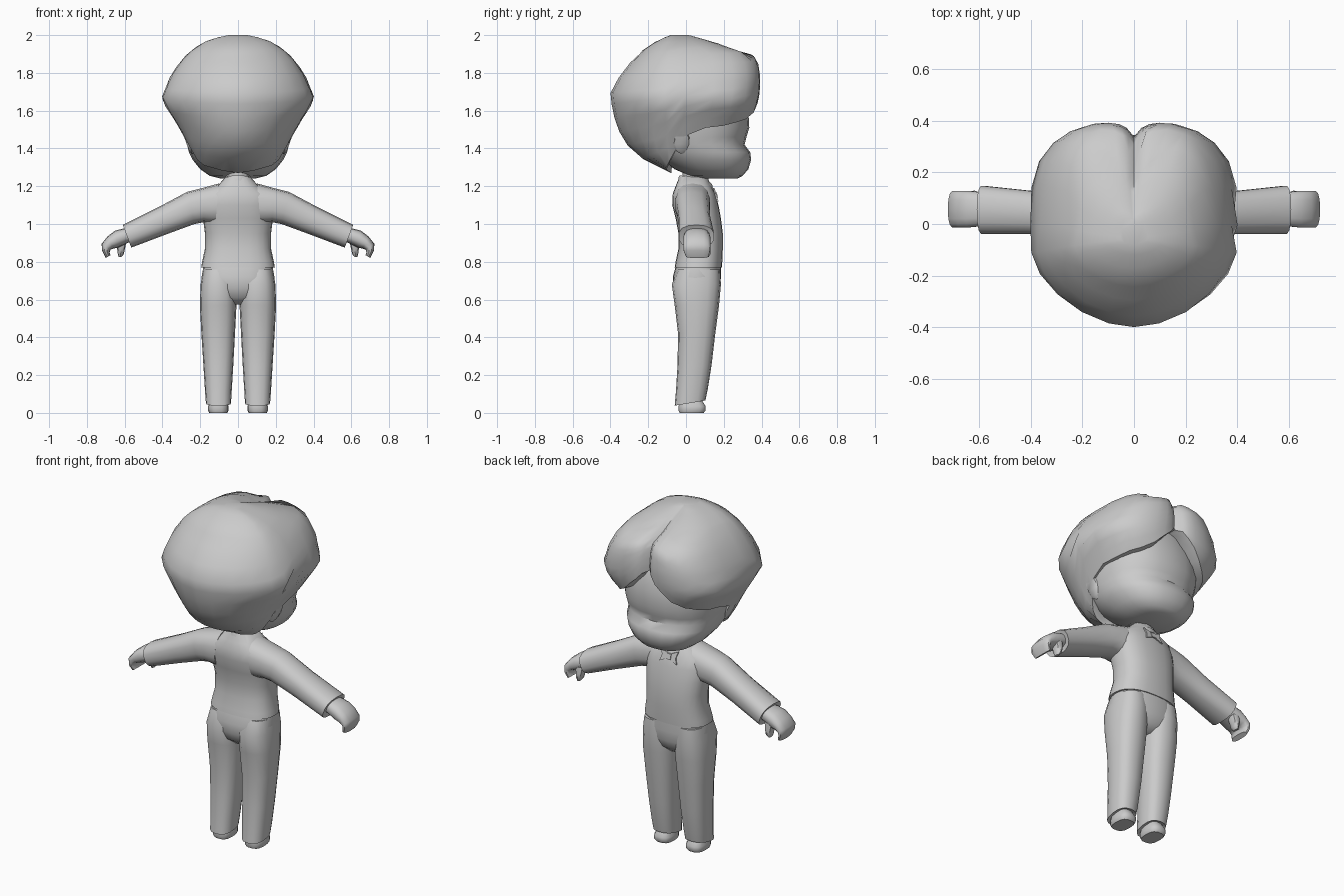
import bpy, bmesh, math
from mathutils import Vector

cube = bpy.data.objects.get("Cube")
if cube:
    bpy.data.objects.remove(cube, do_unlink=True)

grey = bpy.data.materials.new("plain_grey")
grey.use_nodes = True
COLOUR = (0.6, 0.6, 0.6, 1)
grey.diffuse_color = COLOUR
grey.node_tree.nodes["Principled BSDF"].inputs["Base Color"].default_value = COLOUR


def finish(name, bm, mirror=False, angle=50, subdivide=0):
    bmesh.ops.recalc_face_normals(bm, faces=bm.faces)
    mesh = bpy.data.meshes.new(name)
    bm.to_mesh(mesh)
    bm.free()
    mesh.materials.append(grey)
    obj = bpy.data.objects.new(name, mesh)
    bpy.context.collection.objects.link(obj)
    bpy.ops.object.select_all(action='DESELECT')
    obj.select_set(True)
    bpy.context.view_layer.objects.active = obj
    bpy.ops.object.shade_smooth_by_angle(angle=math.radians(angle))
    if subdivide:
        obj.modifiers.new("Round", 'SUBSURF').levels = subdivide
    if mirror:
        obj.modifiers.new("Mirror", 'MIRROR')
    return obj


def loft(name, rings, **options):
    bm = bmesh.new()
    loops = [[bm.verts.new(p) for p in ring] for ring in rings]
    n = len(loops[0])
    for a, b in zip(loops, loops[1:]):
        for i in range(n):
            bm.faces.new((a[i], a[(i + 1) % n], b[(i + 1) % n], b[i]))
    bm.faces.new(loops[0])
    bm.faces.new(loops[-1])
    return finish(name, bm, **options)


def power(v, n):
    return math.copysign(abs(v) ** (2 / n), v)


def section(z, cx, hx, back, front, n=2.2, count=20, tilt=0):
    """Rounded horizontal ring; tilt raises its front."""
    cy, hy = (back + front) / 2, (front - back) / 2
    ring = []
    for i in range(count):
        a = 2 * math.pi * i / count
        y = hy * power(math.sin(a), n)
        ring.append((cx + hx * power(math.cos(a), n), cy + y, z + tilt * y))
    return ring


def slanted(top, bottom, back, front, n=2.5, count=14):
    """Ring across a limb, from its top point to its bottom point in x, z."""
    ring = []
    for i in range(count):
        a = 2 * math.pi * i / count
        u = 0.5 + 0.5 * power(math.cos(a), n)
        y = (back + front) / 2 + (front - back) / 2 * power(math.sin(a), n)
        ring.append((bottom[0] + (top[0] - bottom[0]) * u, y,
                     bottom[1] + (top[1] - bottom[1]) * u))
    return ring


def lookup(table, key):
    for a, b in zip(table, table[1:]):
        if a[0] <= key <= b[0]:
            t = (key - a[0]) / (b[0] - a[0])
            return [p + (q - p) * t for p, q in zip(a[1:], b[1:])]
    return list((table[0] if key < table[0][0] else table[-1])[1:])


# Head: height, half width, back, front
loft("head", [section(z, 0, w, b, f, 2.3, 24) for z, w, b, f in (
    (1.24, .09, .10, .27), (1.255, .15, .02, .30), (1.29, .20, -.06, .33),
    (1.34, .24, -.13, .345), (1.38, .26, -.17, .34), (1.42, .27, -.2, .31),
    (1.46, .28, -.22, .32), (1.51, .29, -.24, .335), (1.6, .3, -.25, .33),
    (1.7, .29, -.24, .31), (1.8, .22, -.18, .25))])

# Hair: height, half width, back, front
SHAPE = [(1.25, .09, -.07, .2), (1.27, .14, -.08, .2), (1.31, .2, -.16, .22),
         (1.37, .24, -.28, .25), (1.48, .295, -.35, .29), (1.58, .355, -.385, .365),
         (1.66, .41, -.398, .39), (1.70, .39, -.4, .395), (1.77, .365, -.36, .4),
         (1.85, .315, -.30, .39), (1.905, .265, -.24, .36), (1.92, .245, -.23, .27),
         (1.96, .19, -.17, .17), (1.985, .12, -.12, .08), (2.0, .05, -.08, .03)]
# Lower edge of the hair by angle from the parting
EDGE = [(0, 1.74), (3, 1.68), (7, 1.64), (15, 1.59), (28, 1.555), (58, 1.52),
        (74, 1.51), (88, 1.46), (100, 1.34), (115, 1.31), (150, 1.28), (180, 1.27)]
HALF = [0, 1, 3, 7, 15, 28, 42, 58, 74, 88, 100, 115, 131, 147, 164, 180]
ANGLES = HALF + [-a for a in HALF[-2:0:-1]]
STEPS = [0, .02, .055, .11, .135, .2, .31, .42, .5, .6, .7, .8, .9, 1]
CENTRE = -.06


def hair_point(angle, step):
    z = 2 - (2 - lookup(EDGE, abs(angle))[0]) * step
    w, back, front = lookup(SHAPE, z)
    s, c = math.sin(math.radians(angle)), math.cos(math.radians(angle))
    n, reach = (3.2, front - CENTRE) if c > 0 else (1.85, CENTRE - back)
    x, y = w * power(s, n), CENTRE + reach * power(c, n)
    groove = math.exp(-abs(x) / .035) * min(1, max(0, (y + .05) / .35))
    return Vector((x, y - .06 * groove, z - .01 * groove))


hair_rings = [[hair_point(a, s) for a in ANGLES] for s in STEPS]
for shrink, lift in ((.84, .0), (.7, .05)):
    hair_rings.append([Vector((p.x * shrink, CENTRE + (p.y - CENTRE) * shrink, p.z + lift))
                       for p in hair_rings[len(STEPS) - 1]])
loft("hair", hair_rings)

# Ears
loft("ears", [slanted((x + .02, 1.44 + h), (x - .02, 1.44 - h), -.025 - d, -.02 + d, 2, 10)
              for x, h, d in ((.235, .045, .03), (.262, .07, .045), (.278, .055, .035))],
     mirror=True)

# Neck
loft("neck", [section(z, 0, .065, -.02, .12, 2, 14) for z in (1.17, 1.28)])

# Jacket body: height, half width, back, front
loft("jacket", [section(z, 0, w, b, f, 2.5, 24) for z, w, b, f in (
    (.77, .195, -.06, .19), (.80, .19, -.055, .192), (.87, .175, -.04, .195),
    (.95, .175, -.04, .195), (1.03, .185, -.055, .185), (1.10, .19, -.073, .172),
    (1.16, .175, -.07, .155), (1.20, .11, -.055, .135), (1.25, .065, -.035, .11))])

# Sleeves: top point, bottom point, back, front
loft("sleeves", [slanted(*r) for r in (
    ((.10, 1.215), (.12, 1.0), -.06, .13), ((.19, 1.19), (.18, 1.01), -.06, .13),
    ((.27, 1.17), (.23, 1.0), -.05, .125), ((.42, 1.09), (.38, .945), -.04, .13),
    ((.61, .995), (.565, .875), -.04, .15), ((.6, .98), (.565, .89), -.02, .13))],
     mirror=True)

# Hands: the palm bends down into curled fingers
loft("hands", [slanted(*r) for r in (
    ((.56, .985), (.54, .91), .0, .12), ((.61, .975), (.585, .90), -.01, .125),
    ((.65, .965), (.635, .875), -.015, .13), ((.69, .935), (.66, .87), -.015, .13),
    ((.722, .895), (.675, .865), -.015, .13), ((.72, .86), (.68, .85), -.013, .127),
    ((.70, .82), (.675, .835), 0, .12))], mirror=True)
loft("thumbs", [slanted(*r, count=8) for r in (
    ((.65, .91), (.59, .91), .06, .125), ((.64, .87), (.597, .875), .07, .13),
    ((.637, .845), (.605, .84), .075, .13), ((.632, .825), (.617, .825), .085, .12))],
     mirror=True)

# Trousers
loft("trouser_seat", [section(z, 0, w, b, f, 2.5, 24) for z, w, b, f in (
    (.575, .06, .0, .12), (.61, .14, -.045, .16), (.66, .185, -.065, .18),
    (.72, .193, -.07, .185), (.79, .18, -.05, .185))])
loft("trouser_legs", [section(z, (i + o) / 2, (o - i) / 2, b, f, 2.5, 16, t)
                      for z, i, o, b, f, t in (
    (.76, .02, .185, -.045, .18, 0), (.68, .008, .198, -.075, .185, 0),
    (.57, .008, .202, -.06, .175, 0), (.42, .016, .194, -.042, .155, 0),
    (.25, .025, .183, -.045, .135, 0), (.12, .033, .175, -.053, .115, .05),
    (.052, .037, .17, -.06, .103, .17), (.06, .05, .157, -.045, .09, .17))],
     mirror=True)

# Shoes
loft("shoes", [section(z, .104, w, b, f, 2.8, 14) for z, w, b, f in (
    (0, .048, -.035, .095), (.012, .054, -.04, .105), (.035, .054, -.04, .105),
    (.06, .045, -.038, .09), (.09, .04, -.035, .07))], mirror=True)


# Collar points and bow tie: outlines in x, z laid on the sloping chest
def plate(name, outline, tip=0.0, mirror=True):
    bm = bmesh.new()
    front = bm.faces.new([bm.verts.new((x, .174 - (z - 1.1) * .3 + tip, z)) for x, z in outline])
    made = bmesh.ops.extrude_face_region(bm, geom=[front])["geom"]
    moved = [v for v in made if isinstance(v, bmesh.types.BMVert)]
    bmesh.ops.translate(bm, verts=moved, vec=(0, -.009, 0))
    return finish(name, bm, mirror=mirror, angle=30)


plate("bow_tie", [(0, 1.165), (.055, 1.19), (.045, 1.155), (.055, 1.12), (0, 1.145)], .004)
plate("bow_knot", [(-.015, 1.17), (.015, 1.17), (.015, 1.14), (-.015, 1.14)], .008, False)
loft("collar", [section(z, 0, w, b, f, 2, 18, t) for z, w, b, f, t in (
    (1.185, .09, -.05, .145, 0), (1.205, .085, -.05, .14, .05), (1.24, .07, -.04, .115, -.1),
    (1.25, .06, -.035, .1, -.1))])
